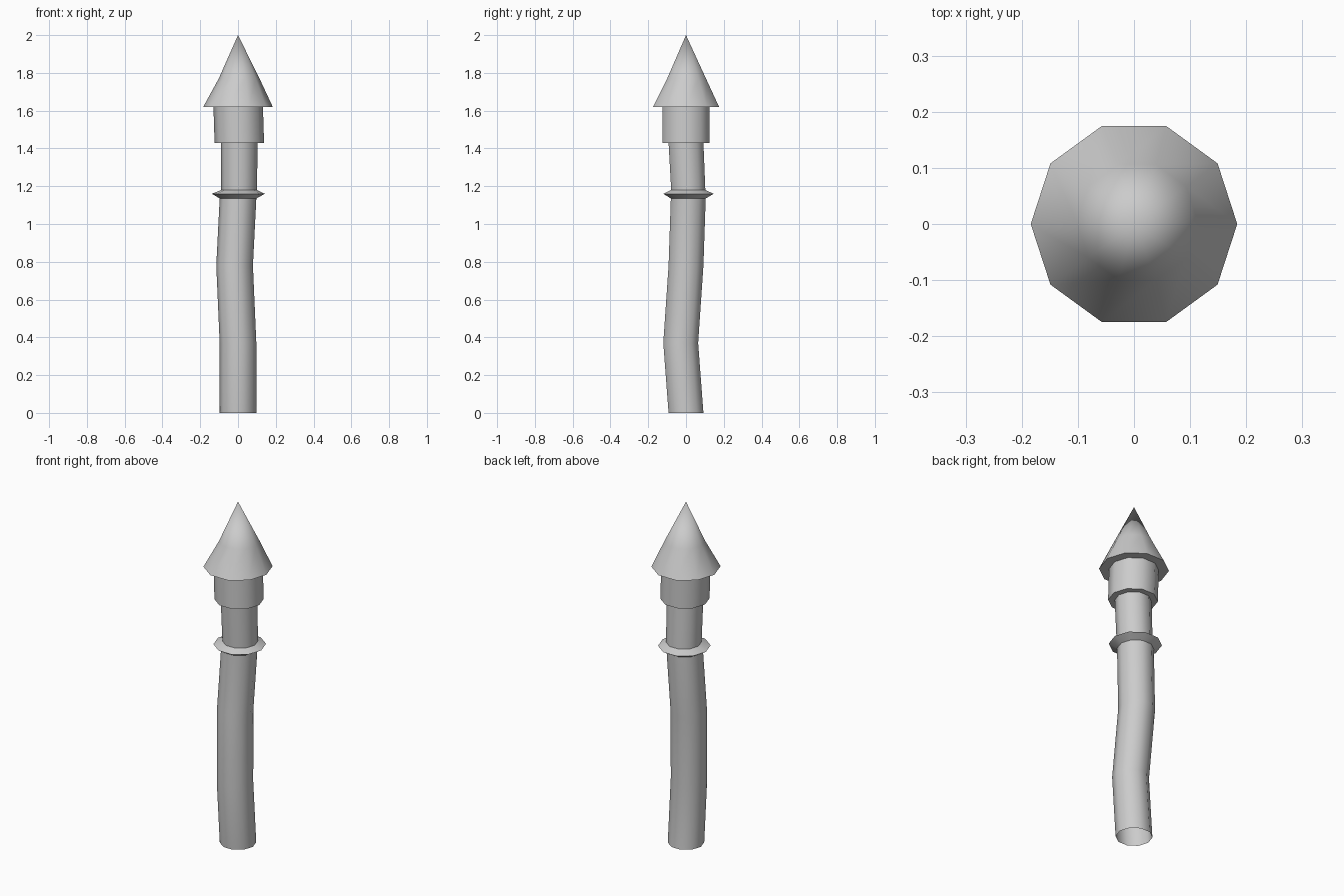
import bpy
from math import cos, sin, pi, radians

SIDES = 10

cube = bpy.data.objects.get("Cube")
if cube:
    bpy.data.objects.remove(cube, do_unlink=True)

metal = bpy.data.materials.new("grey metal")
metal.use_nodes = True
metal.diffuse_color = (0.6, 0.6, 0.6, 1)
metal.node_tree.nodes["Principled BSDF"].inputs["Base Color"].default_value = (0.6, 0.6, 0.6, 1)


def loft(name, rings, tip=None):
    """Skin a stack of rings (x, y, z, radius), closed by a point if a tip is given."""
    verts = [(x + r * cos(2 * pi * i / SIDES), y + r * sin(2 * pi * i / SIDES), z)
             for x, y, z, r in rings for i in range(SIDES)]
    faces = []
    for k in range(len(rings) - 1):
        a, b = k * SIDES, (k + 1) * SIDES
        for i in range(SIDES):
            j = (i + 1) % SIDES
            faces.append((a + i, a + j, b + j, b + i))
    if tip:
        last = (len(rings) - 1) * SIDES
        verts.append(tip)
        faces += [(last + i, last + (i + 1) % SIDES, len(verts) - 1) for i in range(SIDES)]
    mesh = bpy.data.meshes.new(name)
    mesh.from_pydata(verts, [], faces)
    mesh.materials.append(metal)
    obj = bpy.data.objects.new(name, mesh)
    bpy.context.collection.objects.link(obj)
    bpy.ops.object.select_all(action="DESELECT")
    obj.select_set(True)
    bpy.context.view_layer.objects.active = obj
    bpy.ops.object.shade_smooth_by_angle(angle=radians(40))
    return obj


# Crooked pipe, open at the bottom
loft("lower_pipe", [(0, 0, 0, 0.097), (0, -0.028, 0.37, 0.097),
                    (-0.018, 0, 0.78, 0.097), (0, 0.012, 1.135, 0.097)])

# Thin pointed flange around the joint
loft("flange", [(0, 0.012, 1.135, 0.097), (0.002, 0.013, 1.16, 0.14),
                (0.006, 0.012, 1.18, 0.095)])

loft("upper_pipe", [(0.006, 0.012, 1.18, 0.095), (0.006, 0, 1.43, 0.097)])

# Wider collar with a flat underside
loft("collar", [(0.006, 0, 1.43, 0.097), (0.007, 0, 1.43, 0.131), (0.001, 0, 1.62, 0.131)])

# Conical cap with a flat overhang
loft("cap", [(0.001, 0, 1.62, 0.131), (0, 0, 1.62, 0.184), (0.006, 0.003, 1.77, 0.108)],
     tip=(0, 0, 2))
